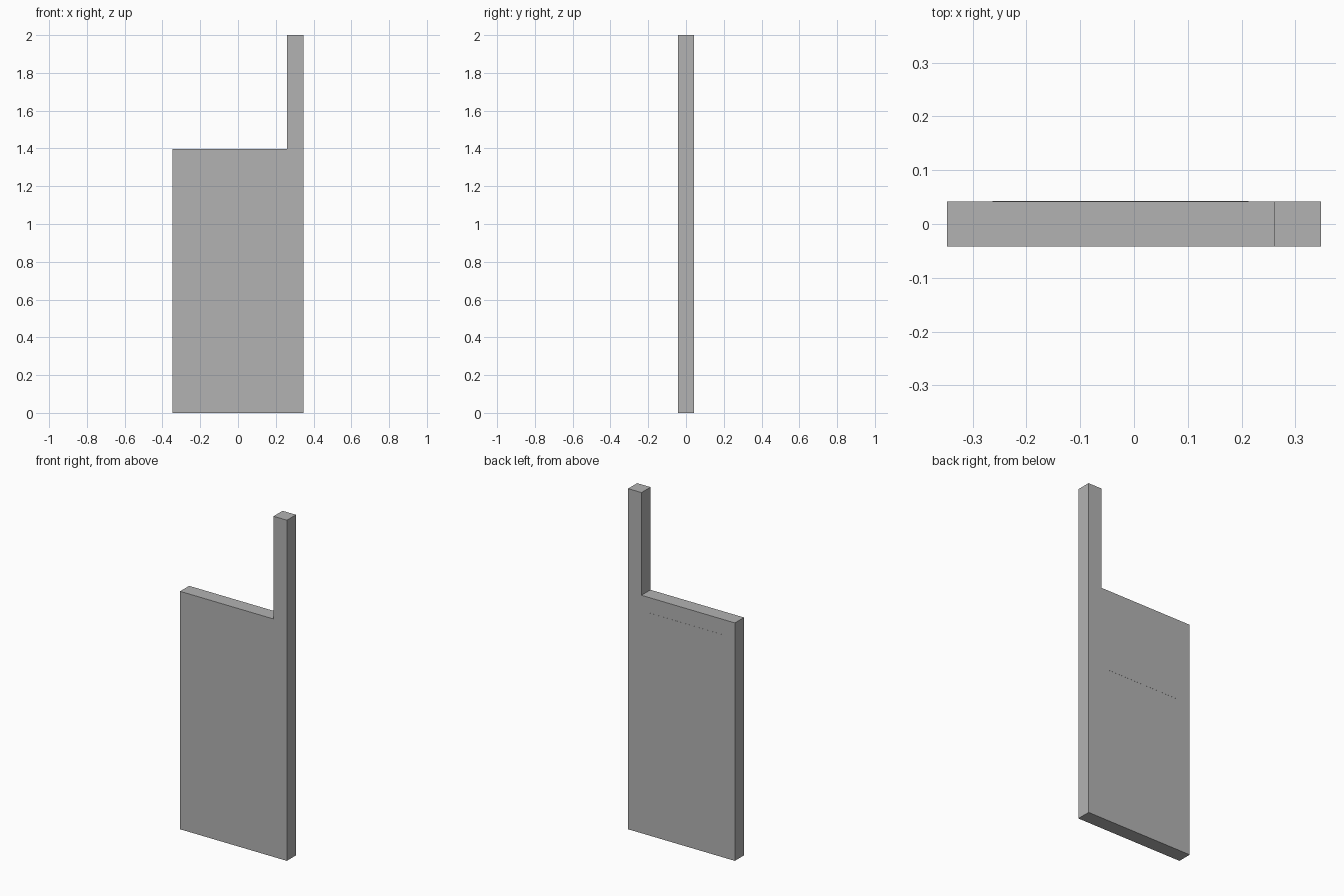
import bpy
import bmesh

cube = bpy.data.objects.get("Cube")
if cube:
    bpy.data.objects.remove(cube, do_unlink=True)

HALF_WIDTH, HALF_DEPTH = 0.347, 0.042
BODY_TOP, ANTENNA_TOP, ANTENNA_INNER = 1.397, 2.0, 0.26

grey = bpy.data.materials.new("plain_grey")
grey.use_nodes = True
colour = (0.45, 0.45, 0.45, 1)
grey.diffuse_color = colour
grey.node_tree.nodes["Principled BSDF"].inputs["Base Color"].default_value = colour


def extrude_profile(name, outline, y_front, y_back):
    """Extrude an outline of (x, z) points from y_front to y_back."""
    bm = bmesh.new()
    face = bm.faces.new([bm.verts.new((x, y_front, z)) for x, z in outline])
    result = bmesh.ops.extrude_face_region(bm, geom=[face])
    verts = [g for g in result["geom"] if isinstance(g, bmesh.types.BMVert)]
    bmesh.ops.translate(bm, verts=verts, vec=(0, y_back - y_front, 0))
    bmesh.ops.recalc_face_normals(bm, faces=bm.faces)
    mesh = bpy.data.meshes.new(name)
    bm.to_mesh(mesh)
    bm.free()
    mesh.materials.append(grey)
    obj = bpy.data.objects.new(name, mesh)
    bpy.context.collection.objects.link(obj)
    return obj


# Slab body with the square antenna rising from its left side
extrude_profile("body_and_antenna", [
    (-HALF_WIDTH, 0), (HALF_WIDTH, 0),
    (HALF_WIDTH, ANTENNA_TOP), (ANTENNA_INNER, ANTENNA_TOP),
    (ANTENNA_INNER, BODY_TOP), (-HALF_WIDTH, BODY_TOP),
], -HALF_DEPTH, HALF_DEPTH)

# Thin screen plate on the back face
left, right, low, high = 0.213, -0.263, 0.914, 1.307
extrude_profile("screen", [(left, low), (right, low), (right, high), (left, high)],
                HALF_DEPTH - 0.002, HALF_DEPTH + 0.0006)
